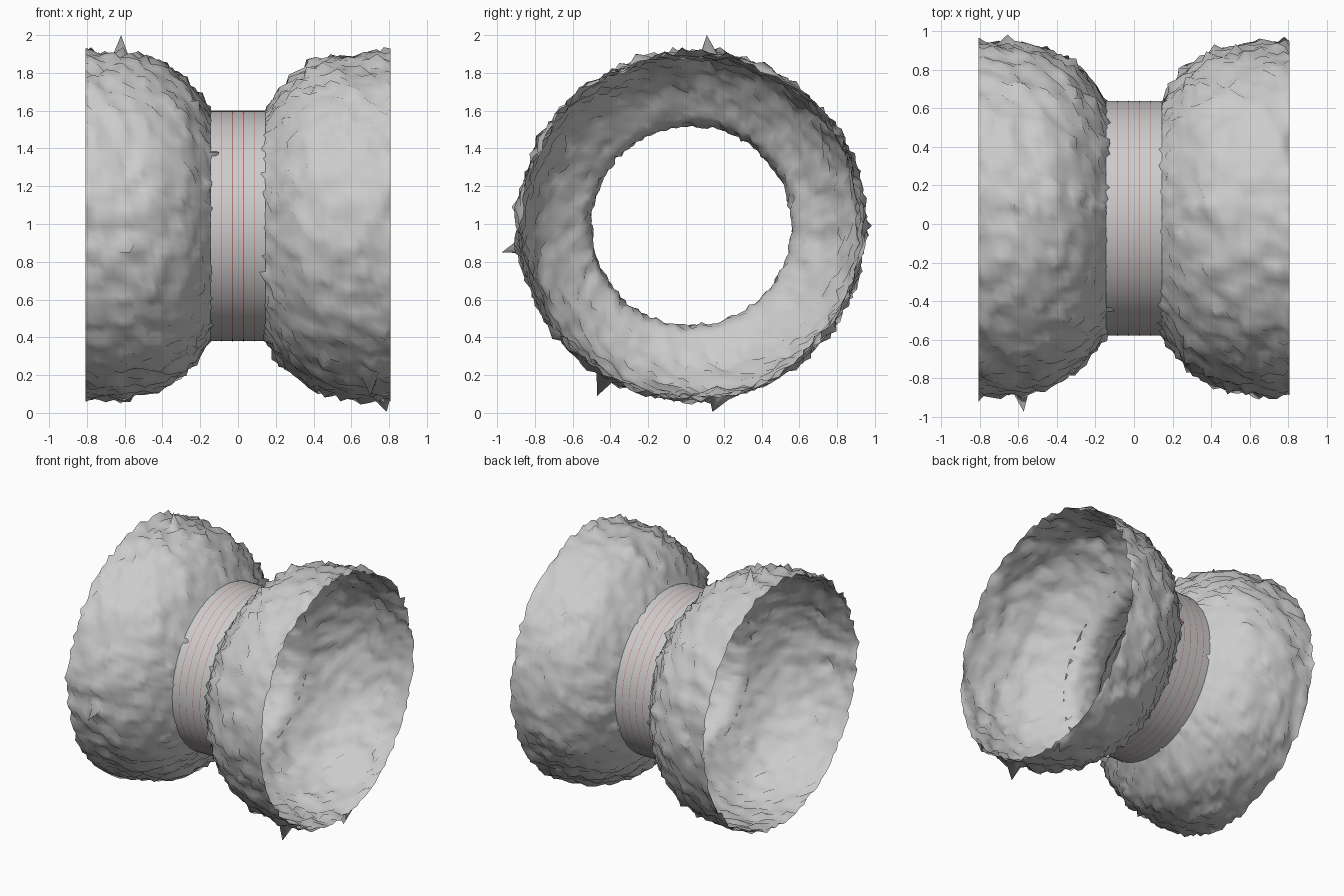
import bpy, bmesh, math, random
from mathutils import Vector, noise

if "Cube" in bpy.data.objects:
    bpy.data.objects.remove(bpy.data.objects["Cube"])

random.seed(4)
CY, CZ = 0.03, 0.99      # axis of the bundle runs along x
SIDES = 120

# half profile (x, radius), mirrored to both ends
PROFILE = [(0, .53), (.06, .533), (.11, .555), (.15, .60), (.2, .675), (.25, .735),
           (.3, .787), (.4, .853), (.5, .888), (.6, .906), (.7, .913), (.808, .913)]


def radius(x):
    x = abs(x)
    for (x0, r0), (x1, r1) in zip(PROFILE, PROFILE[1:]):
        if x <= x1:
            return r0 + (r1 - r0) * (x - x0) / (x1 - x0)
    return PROFILE[-1][1]


def lathe(name, stations, sides, offset=None):
    """Open surface of revolution around x; offset(x, a) gives (dx, dr)."""
    bm = bmesh.new()
    rings = []
    for x, r in stations:
        ring = []
        for i in range(sides):
            a = 2 * math.pi * i / sides
            dx, dr = offset(x, a) if offset else (0, 0)
            rr = r + dr
            ring.append(bm.verts.new((x + dx, CY + rr * math.cos(a), CZ + rr * math.sin(a))))
        rings.append(ring)
    for p, q in zip(rings, rings[1:]):
        for i in range(sides):
            j = (i + 1) % sides
            bm.faces.new((p[i], p[j], q[j], q[i]))
    bmesh.ops.recalc_face_normals(bm, faces=bm.faces)
    mesh = bpy.data.meshes.new(name)
    bm.to_mesh(mesh)
    bm.free()
    for f in mesh.polygons:
        f.use_smooth = True
    ob = bpy.data.objects.new(name, mesh)
    bpy.context.collection.objects.link(ob)
    return ob


def rough(x, a):
    # soft lumps, fine grain and occasional spikes along the profile normal
    p = Vector((x, math.cos(a), math.sin(a)))
    d = 0.016 * noise.noise(p * 6) + random.gauss(0, 0.012)
    if random.random() < 0.06:
        d += random.uniform(0.01, 0.03)
    s = (radius(abs(x) + .03) - radius(max(abs(x) - .03, 0))) / 0.06
    n = math.hypot(1, s)
    d = max(-0.03, min(0.045, d))
    dx = -math.copysign(d * s / n, x) + random.uniform(-.008, .008)
    if abs(x) > 0.8:
        dx = 0
    if abs(x) < 0.13:
        d, dx = d * 0.6, 0
    return dx, d / n


# flared rough shell: evenly spaced along the profile curve
half, x = [], 0.0
while x < 0.79:
    half.append(x)
    slope = (radius(x + .02) - radius(x)) / 0.02
    x += 0.04 / math.hypot(1, slope)
half.append(0.808)
xs = [-v for v in reversed(half[1:])] + half
shell = lathe("rough_shell", [(v, radius(v)) for v in xs], SIDES, rough)

# a few longer stray spikes reaching the outer limits
for ty, tz, tx in ((.11, 2.0, -.63), (-.975, .85, -.6), (.14, .005, .8), (-.47, .09, .7)):
    t = Vector((tx, ty, tz))
    v = min(shell.data.vertices, key=lambda w: (w.co - t).length)
    v.co.y, v.co.z = ty, tz

# smooth binding band
lathe("binding_band", [(-.145 + .058 * i, .61) for i in range(6)], 96)

# thin red lines around the band
red = bpy.data.materials.new("red_line")
red.diffuse_color = (0.8, 0.12, 0.1, 1)
red.use_nodes = True
red.node_tree.nodes["Principled BSDF"].inputs["Base Color"].default_value = red.diffuse_color
for i in range(4):
    c = -.087 + .058 * i
    line = lathe("band_line", [(c - .0015, .6115), (c + .0015, .6115)], 96)
    line.data.materials.append(red)
